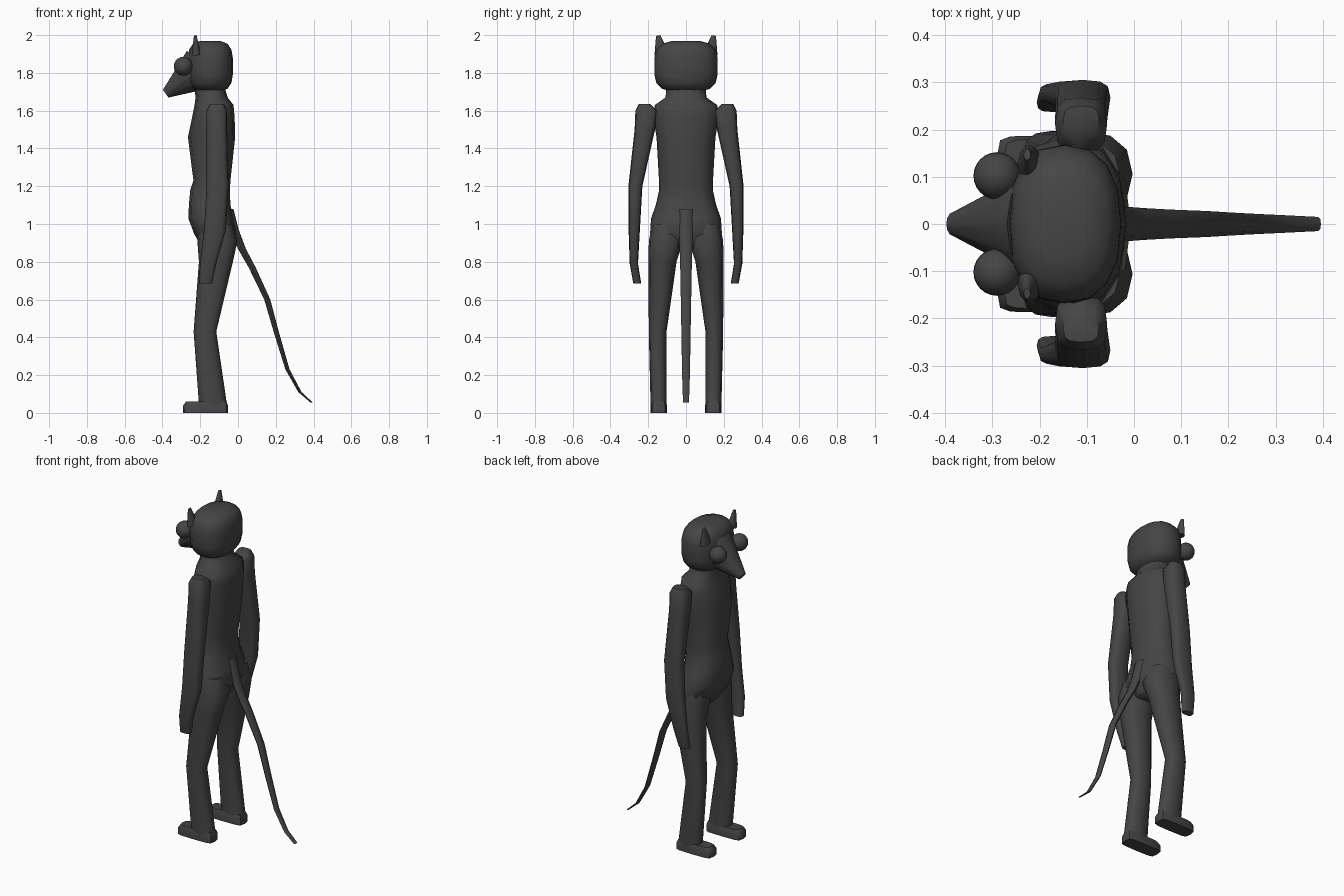
import bpy, bmesh, math
from mathutils import Matrix, Vector

cube = bpy.data.objects.get("Cube")
if cube:
    bpy.data.objects.remove(cube, do_unlink=True)

fur = bpy.data.materials.new("dark_grey")
fur.use_nodes = True
grey = (.06, .06, .06, 1)
fur.diffuse_color = grey
fur.node_tree.nodes["Principled BSDF"].inputs["Base Color"].default_value = grey


def finish(name, bm):
    """Turn the mesh into a smooth-shaded object."""
    bmesh.ops.recalc_face_normals(bm, faces=bm.faces)
    mesh = bpy.data.meshes.new(name)
    bm.to_mesh(mesh)
    bm.free()
    mesh.materials.append(fur)
    obj = bpy.data.objects.new(name, mesh)
    bpy.context.collection.objects.link(obj)
    bpy.ops.object.select_all(action='DESELECT')
    obj.select_set(True)
    bpy.context.view_layer.objects.active = obj
    bpy.ops.object.shade_smooth_by_angle(angle=math.radians(50))


def rounded(value, power):
    """Push a sine or cosine outwards, so that a circle becomes a rounded box."""
    return math.copysign(abs(value) ** (2 / power), value)


def loft(name, sections, sides=12, power=2.4, side=1):
    """Skin level sections, each given as (x, y, z, half depth, half width)."""
    bm = bmesh.new()
    loops = []
    for x, y, z, depth, width in sections:
        loop = []
        for i in range(sides):
            angle = math.tau * i / sides
            across = x + depth * rounded(math.cos(angle), power)
            along = y + width * rounded(math.sin(angle), power)
            loop.append(bm.verts.new((across, side * along, z)))
        loops.append(loop)
    for low, high in zip(loops, loops[1:]):
        for i in range(sides):
            j = (i + 1) % sides
            bm.faces.new((low[i], low[j], high[j], high[i]))
    bm.faces.new(loops[0])
    bm.faces.new(loops[-1])
    finish(name, bm)


def taper(name, start, end, start_radius, end_radius, flatten=1):
    """Blunt cone between two points, optionally thinner from front to back."""
    start, end = Vector(start), Vector(end)
    axis = end - start
    turn = axis.to_track_quat('Z', 'Y').to_matrix().to_4x4()
    centre = (start + end) / 2
    squash = Matrix.Scale(flatten, 4, Vector((1, 0, 0)))
    bm = bmesh.new()
    bmesh.ops.create_cone(bm, cap_ends=True, segments=12, radius1=start_radius,
                          radius2=end_radius, depth=axis.length,
                          matrix=Matrix.Translation(centre) @ squash @ turn)
    finish(name, bm)


# Torso from crotch to neck
loft("torso", [
    (-.115, 0, .87, .075, .06),
    (-.12, 0, .95, .113, .19),
    (-.143, 0, 1.03, .12, .185),
    (-.15, 0, 1.1, .11, .16),
    (-.148, 0, 1.18, .105, .142),
    (-.138, 0, 1.23, .098, .143),
    (-.14, 0, 1.46, .125, .156),
    (-.13, 0, 1.57, .112, .175),
    (-.127, 0, 1.63, .103, .165),
    (-.14, 0, 1.67, .085, .108),
    (-.15, 0, 1.72, .08, .105),
])

# Rounded, flat-topped skull
skull = []
for degrees in range(-80, 81, 20):
    rise = math.sin(math.radians(degrees))
    girth = (1 - abs(rise) ** 3.5) ** (1 / 3.5)
    skull.append((-.147, 0, 1.835 + .137 * rise, .12 * girth, .168 * girth))
loft("skull", skull, sides=16)

# Pointed snout
taper("snout", (-.2, 0, 1.82), (-.383, 0, 1.69), .12, .025)

# Hanging tail, thinning evenly towards the tip
tail_path = [(-.05, 1.08), (-.02, .97), (.02, .87), (.075, .77), (.155, .6),
             (.205, .42), (.262, .23), (.328, .11), (.39, .055)]
tail = []
for i, (x, z) in enumerate(tail_path):
    t = i / (len(tail_path) - 1)
    tail.append((x, 0, z, .026 - .02 * t, .04 - .025 * t))
loft("tail", tail, sides=8, power=2)

# Paired parts
for label, side in (("left", -1), ("right", 1)):
    loft(label + "_leg", [
        (-.12, .104, 1, .09, .074),
        (-.109, .106, .91, .106, .091),
        (-.117, .124, .8, .09, .074),
        (-.175, .15, .43, .06, .047),
        (-.13, .145, .02, .075, .042),
    ], side=side)
    loft(label + "_foot", [
        (-.172, .144, 0, .118, .044),
        (-.172, .144, .04, .118, .044),
        (-.168, .144, .06, .107, .036),
    ], power=5, side=side)
    # Arm ending in a hand that curls inwards
    loft(label + "_arm", [
        (-.112, .22, 1.635, .038, .03),
        (-.112, .21, 1.6, .055, .058),
        (-.112, .218, 1.5, .055, .054),
        (-.108, .268, 1.2, .058, .037),
        (-.122, .274, .97, .058, .03),
        (-.158, .276, .79, .043, .022),
        (-.172, .258, .685, .034, .021),
    ], power=3, side=side)
    taper(label + "_ear", (-.22, side * .128, 1.9), (-.228, side * .147, 1.997),
          .04, .012, flatten=.6)
    # Bulging eye
    bm = bmesh.new()
    bmesh.ops.create_uvsphere(bm, u_segments=24, v_segments=12, radius=.05)
    bmesh.ops.translate(bm, vec=(-.29, side * .102, 1.835), verts=bm.verts)
    finish(label + "_eye", bm)
